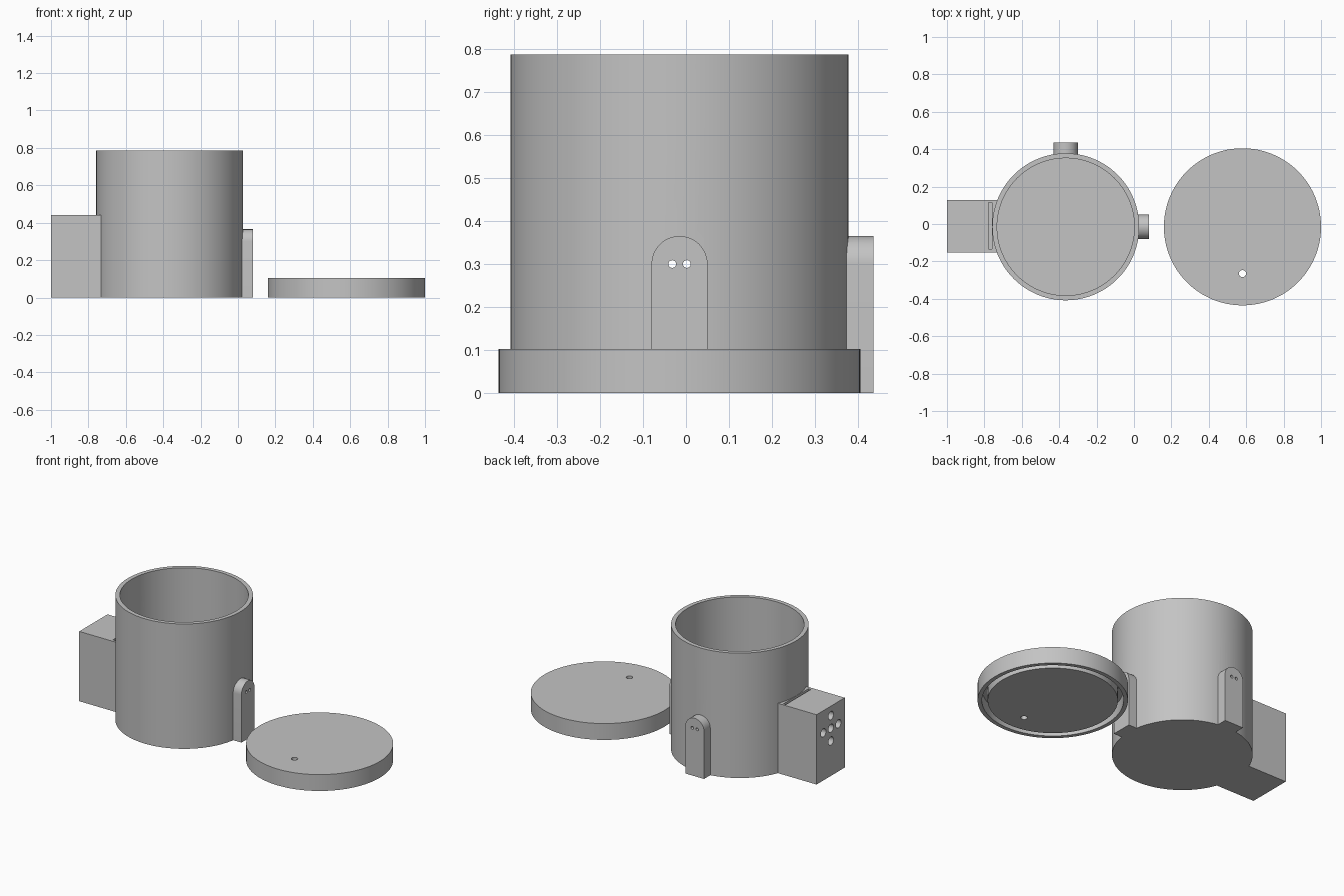
import bpy, bmesh, math
from mathutils import Matrix, Vector

if "Cube" in bpy.data.objects:
    bpy.data.objects.remove(bpy.data.objects["Cube"])

grey = bpy.data.materials.new("plain grey")
grey.diffuse_color = (0.55, 0.55, 0.55, 1)
grey.use_nodes = True
grey.node_tree.nodes["Principled BSDF"].inputs["Base Color"].default_value = grey.diffuse_color

CX, CY = -0.365, -0.015      # pot axis
R, WALL, H = 0.393, 0.026, 0.787
HOLE_Z = 0.30


def make(name, bm):
    bmesh.ops.recalc_face_normals(bm, faces=bm.faces)
    mesh = bpy.data.meshes.new(name)
    bm.to_mesh(mesh)
    bm.free()
    mesh.materials.append(grey)
    ob = bpy.data.objects.new(name, mesh)
    bpy.context.collection.objects.link(ob)
    return ob


def rod(name, start, end, radius, segs=24):
    """Capped cylinder between two points."""
    a, b = Vector(start), Vector(end)
    rot = Vector((0, 0, 1)).rotation_difference(b - a).to_matrix().to_4x4()
    bm = bmesh.new()
    bmesh.ops.create_cone(bm, cap_ends=True, segments=segs, radius1=radius, radius2=radius,
                          depth=(b - a).length, matrix=Matrix.Translation((a + b) / 2) @ rot)
    return make(name, bm)


def block(name, lo, hi):
    lo, hi = Vector(lo), Vector(hi)
    bm = bmesh.new()
    bmesh.ops.create_cube(bm, size=1, matrix=Matrix.Translation((lo + hi) / 2)
                          @ Matrix.Diagonal((*(hi - lo), 1)))
    return make(name, bm)


def tab(name, angle, reach):
    """Arch-topped upright block pointing outward from the pot axis."""
    r = 0.065
    arch = [(r * math.cos(math.pi * i / 24), HOLE_Z + r * math.sin(math.pi * i / 24)) for i in range(25)]
    bm = bmesh.new()
    face = bm.faces.new([bm.verts.new((0.3, y, z)) for y, z in [(-r, 0), (r, 0)] + arch])
    ext = bmesh.ops.extrude_face_region(bm, geom=[face])["geom"]
    bmesh.ops.translate(bm, vec=(reach - 0.3, 0, 0),
                        verts=[v for v in ext if isinstance(v, bmesh.types.BMVert)])
    bm.transform(Matrix.Translation((CX, CY, 0)) @ Matrix.Rotation(angle, 4, 'Z'))
    return make(name, bm)


def boolean(target, tool, op):
    mod = target.modifiers.new(op, 'BOOLEAN')
    mod.operation, mod.object, mod.solver = op, tool, 'EXACT'
    bpy.context.view_layer.objects.active = target
    bpy.ops.object.modifier_apply(modifier=mod.name)
    bpy.data.objects.remove(tool)


def finish(ob):
    bpy.ops.object.select_all(action='DESELECT')
    ob.select_set(True)
    bpy.context.view_layer.objects.active = ob
    bpy.ops.object.shade_smooth_by_angle(angle=math.radians(25))


# pot body with side box and two arched tabs
pot = rod("pot", (CX, CY, 0), (CX, CY, H), R, 128)
boolean(pot, block("side_box", (-1, -0.153, 0), (-0.6, 0.128, 0.44)), 'UNION')
boolean(pot, tab("right_tab", 0, 0.445), 'UNION')
boolean(pot, tab("back_tab", math.pi / 2, 0.45), 'UNION')

# hollow inside and slot in the top of the box
boolean(pot, rod("cavity", (CX, CY, WALL), (CX, CY, H + 0.1), R - WALL, 128), 'DIFFERENCE')
boolean(pot, block("slot", (-0.777, -0.135, 0.15), (-0.760, 0.115, 0.5)), 'DIFFERENCE')

# cross of five holes through the box
for dy, dz in [(0, 0), (0.075, 0), (-0.075, 0), (0, 0.08), (0, -0.08)]:
    y, z = CY + dy, HOLE_Z + dz
    boolean(pot, rod("box_hole", (-1.1, y, z), (-0.6, y, z), 0.026), 'DIFFERENCE')

# paired small holes through each tab
for d in (-0.017, 0.017):
    boolean(pot, rod("tab_hole", (-0.2, CY + d, HOLE_Z), (0.2, CY + d, HOLE_Z), 0.009, 16), 'DIFFERENCE')
    boolean(pot, rod("tab_hole", (CX + d, 0.2, HOLE_Z), (CX + d, 0.6, HOLE_Z), 0.009, 16), 'DIFFERENCE')
finish(pot)

# lid with a ring groove underneath and one through hole
LX = 0.58
lid = rod("lid", (LX, CY, 0), (LX, CY, 0.103), 0.42, 128)
groove = rod("groove", (LX, CY, -0.1), (LX, CY, 0.077), 0.396, 128)
boolean(groove, rod("plug", (LX, CY, -0.2), (LX, CY, 0.2), 0.364, 128), 'DIFFERENCE')
boolean(lid, groove, 'DIFFERENCE')
boolean(lid, rod("lid_hole", (LX, -0.265, -0.1), (LX, -0.265, 0.2), 0.019), 'DIFFERENCE')
finish(lid)
